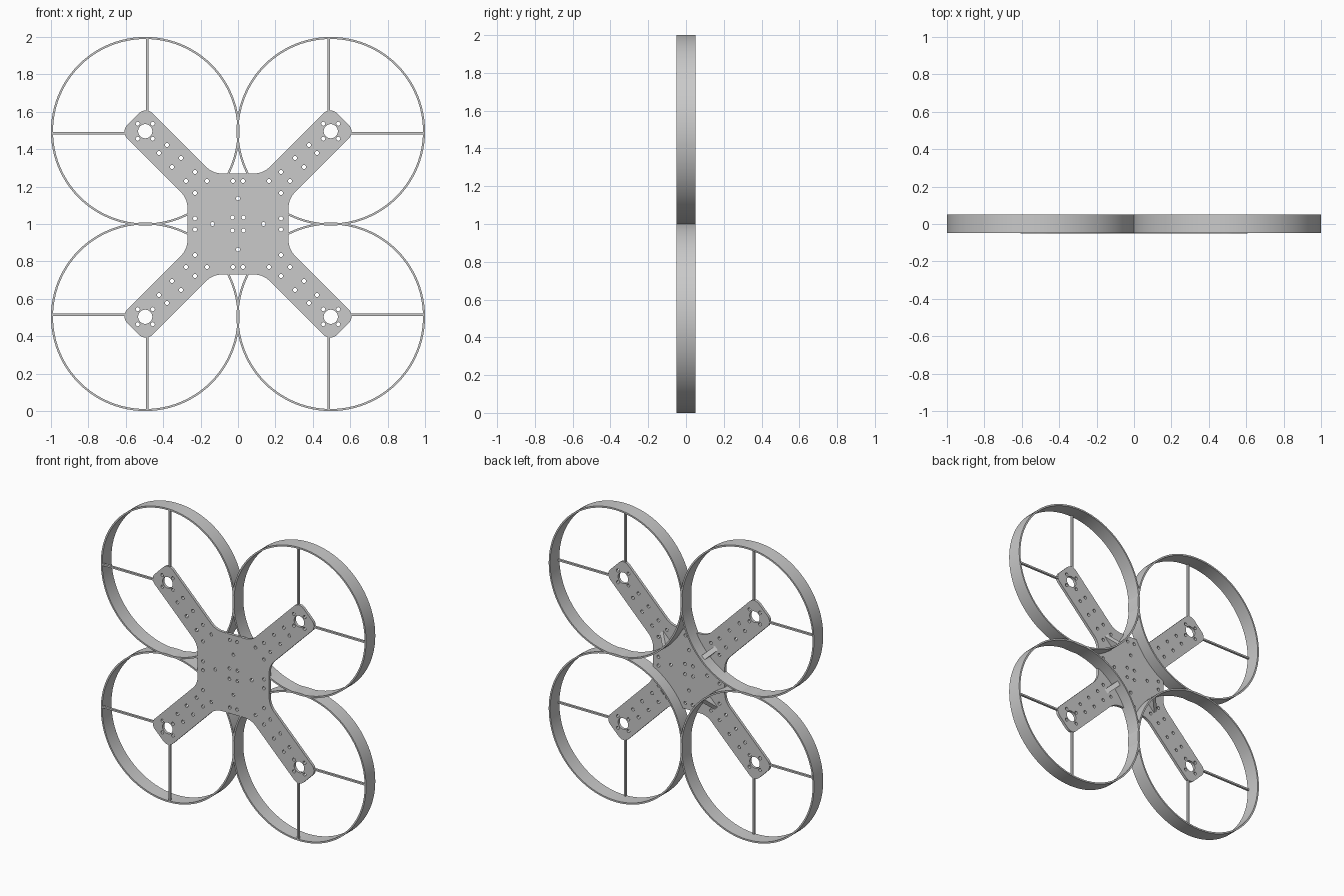
import bpy, bmesh, math
from mathutils import Vector

cube = bpy.data.objects.get("Cube")
if cube:
    bpy.data.objects.remove(cube, do_unlink=True)

grey = bpy.data.materials.new("plain grey")
grey.use_nodes = True
colour = (0.59, 0.59, 0.59, 1)
grey.diffuse_color = colour
grey.node_tree.nodes["Principled BSDF"].inputs["Base Color"].default_value = colour

MID = 1.0       # height of the frame centre
HUB = 0.496     # motor centre offset on both axes
RING = 0.504    # outer radius of a guard ring
WALL = 0.011
QUADS = [(1, 1), (-1, 1), (-1, -1), (1, -1)]


def circle(cx, cz, r, n):
    return [(cx + r * math.cos(math.tau * i / n), cz + r * math.sin(math.tau * i / n))
            for i in range(n)]


def rounded(corners, steps=8):
    """Round each (x, z, radius) corner of a closed outline with an arc."""
    out = []
    for i, (x, z, r) in enumerate(corners):
        p = Vector((x, z))
        a = (Vector(corners[i - 1][:2]) - p).normalized()
        b = (Vector(corners[(i + 1) % len(corners)][:2]) - p).normalized()
        half = a.angle(b) / 2
        centre = p + (a + b).normalized() * (r / math.sin(half))
        start = p + a * (r / math.tan(half)) - centre
        end = p + b * (r / math.tan(half)) - centre
        for k in range(steps + 1):
            out.append(tuple(centre + start.lerp(end, k / steps).normalized() * r))
    return out


def slab(name, loops, y0, y1):
    """Filled outline with holes, facing the front, from y0 to y1."""
    curve = bpy.data.curves.new(name, "CURVE")
    curve.dimensions = "2D"
    curve.fill_mode = "BOTH"
    curve.extrude = (y1 - y0) / 2
    for loop in loops:
        s = curve.splines.new("POLY")
        s.points.add(len(loop) - 1)
        for point, (x, z) in zip(s.points, loop):
            point.co = (x, z, 0, 1)
        s.use_cyclic_u = True
    curve.materials.append(grey)
    ob = bpy.data.objects.new(name, curve)
    bpy.context.collection.objects.link(ob)
    ob.location = (0, (y0 + y1) / 2, MID)
    ob.rotation_euler.x = math.pi / 2
    bpy.ops.object.select_all(action="DESELECT")
    ob.select_set(True)
    bpy.context.view_layer.objects.active = ob
    bpy.ops.object.convert(target="MESH")
    bpy.ops.object.shade_smooth_by_angle(angle=math.radians(35))


def solid(name, points):
    """Convex solid around a few points."""
    bm = bmesh.new()
    for p in points:
        bm.verts.new(p)
    bmesh.ops.convex_hull(bm, input=bm.verts)
    bmesh.ops.recalc_face_normals(bm, faces=bm.faces)
    mesh = bpy.data.meshes.new(name)
    bm.to_mesh(mesh)
    bm.free()
    mesh.materials.append(grey)
    bpy.context.collection.objects.link(bpy.data.objects.new(name, mesh))


def box(name, xs, ys, zs):
    solid(name, [(x, y, z) for x in xs for y in ys for z in zs])


# Frame plate: square body with four diagonal arms
arm = [(0.27, 0.135, 0.12), (0.628, 0.493, 0.05), (0.493, 0.628, 0.05), (0.135, 0.27, 0.12)]
corners = []
for sx, sz in QUADS:
    quarter = arm if sx * sz > 0 else arm[::-1]
    corners += [(sx * x, sz * z, r) for x, z, r in quarter]

# Screw holes, mirrored across both axes
screws = {(0.03, 0.035), (0, 0.137), (0.137, 0), (0.027, 0.23), (0.23, 0.03)}
for a, b in [(0.422, 0.38), (0.353, 0.305), (0.278, 0.23), (0.23, 0.166)]:
    screws |= {(a, b), (b, a)}
for dx in (-0.04, 0.04):
    for dz in (-0.04, 0.04):
        screws.add((HUB + dx, HUB + dz))
holes = {(sx * x, sz * z) for x, z in screws for sx, sz in QUADS}
loops = [rounded(corners)]
loops += [circle(x, z, 0.011, 12) for x, z in sorted(holes)]
loops += [circle(sx * HUB, sz * HUB, 0.038, 32) for sx, sz in QUADS]
slab("frame_plate", loops, -0.05, -0.031)

for sx, sz in QUADS:
    side = ("upper_" if sz > 0 else "lower_") + ("left_" if sx > 0 else "right_")
    cx, cz = sx * HUB, sz * HUB

    # Guard ring
    slab(side + "guard_ring",
         [circle(cx, cz, RING, 96), circle(cx, cz, RING - WALL, 96)], -0.049, 0.05)

    # Spokes from the arm tip out to the ring
    depth = (-0.048, -0.033)
    near, far = 0.57, HUB + RING - WALL / 2
    low, high = 0.479, 0.491
    box(side + "vertical_spoke", (sx * low, sx * high), depth,
        (MID + sz * near, MID + sz * far))
    box(side + "horizontal_spoke", (sx * near, sx * far), depth,
        (MID + sz * low, MID + sz * high))

    # Gusset bracing the ring against the back of the plate
    out = Vector((sx, 0, sz)).normalized()
    across = Vector((-sz, 0, sx)).normalized() * 0.016
    base = Vector((0, 0, MID))
    tips = [(0.203, -0.033), (0.203, 0.03), (0.295, -0.033)]
    solid(side + "gusset", [base + out * r + Vector((0, y, 0)) + across * s
                            for r, y in tips for s in (-1, 1)])
